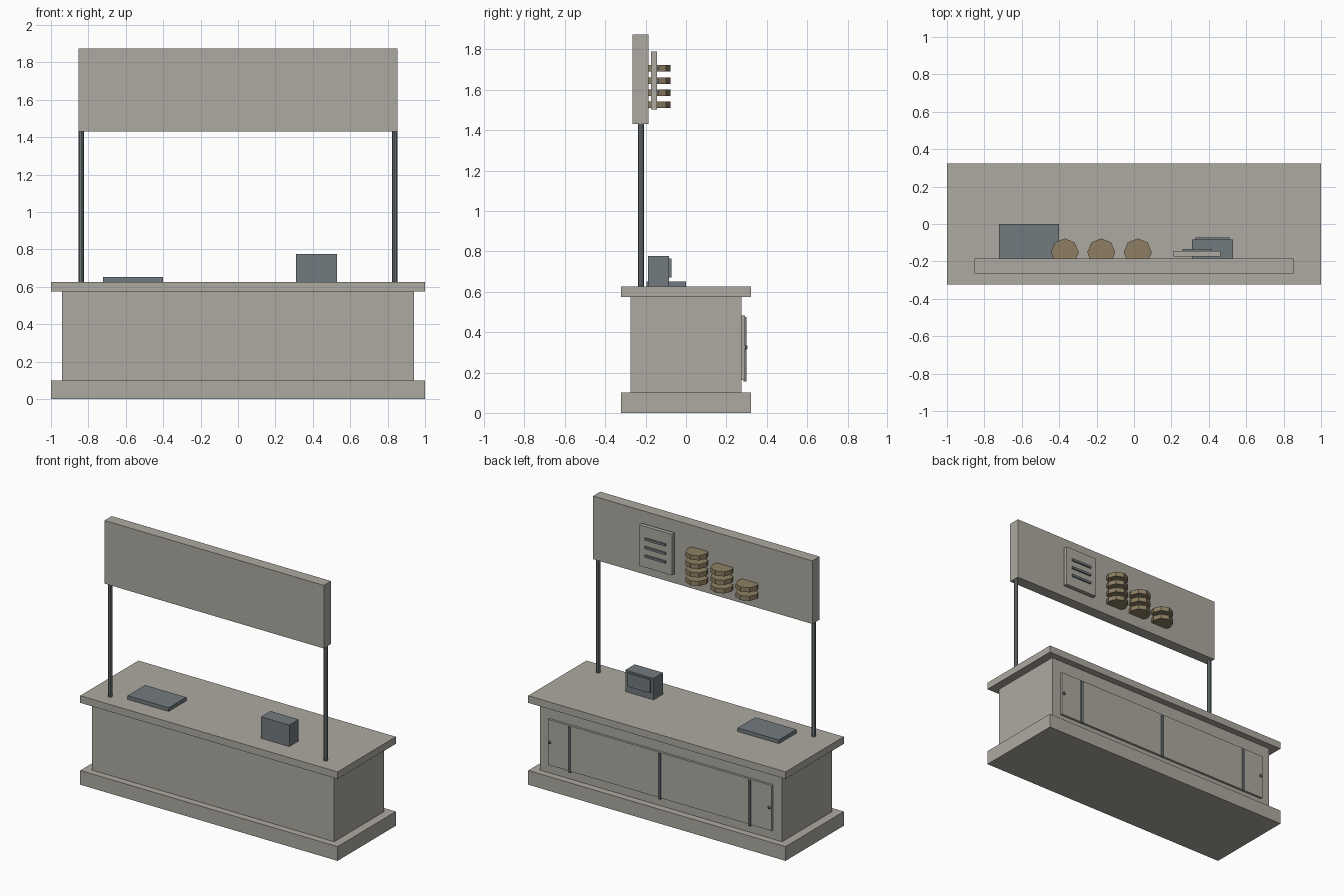
import bpy

old = bpy.data.objects.get("Cube")
if old:
    bpy.data.objects.remove(old, do_unlink=True)


def material(name, rgb):
    mat = bpy.data.materials.new(name)
    mat.use_nodes = True
    mat.diffuse_color = (*rgb, 1)
    for node in mat.node_tree.nodes:
        if node.type == 'BSDF_PRINCIPLED':
            node.inputs["Base Color"].default_value = (*rgb, 1)
            node.inputs["Roughness"].default_value = 0.8
    return mat


STONE = material("warm grey", (0.42, 0.40, 0.355))
METAL = material("slate metal", (0.17, 0.197, 0.212))
FOOD = material("golden brown", (0.27, 0.212, 0.125))


def finish(name, mat):
    obj = bpy.context.object
    obj.name = obj.data.name = name
    obj.data.materials.append(mat)
    return obj


def box(name, mat, x, y, z):
    """Box given as (min, max) on each axis."""
    spans = (x, y, z)
    bpy.ops.mesh.primitive_cube_add(size=1, location=[(a + b) / 2 for a, b in spans])
    obj = finish(name, mat)
    for v in obj.data.vertices:
        v.co = [c * (b - a) for c, (a, b) in zip(v.co, spans)]
    return obj


def cylinder(name, mat, radius, x, y, z, sides=8):
    bpy.ops.mesh.primitive_cylinder_add(vertices=sides, radius=radius, depth=z[1] - z[0],
                                        location=(x, y, (z[0] + z[1]) / 2))
    return finish(name, mat)


# Counter
box("plinth", STONE, (-1, 1), (-0.323, 0.323), (0, 0.1))
box("counter_body", STONE, (-0.94, 0.94), (-0.275, 0.275), (0.1, 0.575))
box("countertop", STONE, (-1, 1), (-0.323, 0.323), (0.575, 0.625))

# Sign on two poles
box("sign_board", STONE, (-0.852, 0.852), (-0.265, -0.185), (1.43, 1.873))
for side, s in (("left", 1), ("right", -1)):
    cylinder(f"{side}_pole", METAL, 0.0145, s * 0.838, -0.222, (0.62, 1.44))

# Sliding doors with upright pulls and knobs on the back
box("door_panel", STONE, (-0.87, 0.87), (0.27, 0.291), (0.163, 0.482))
for name, x in (("left", 0.7), ("middle", 0), ("right", -0.7)):
    box(f"{name}_door_bar", METAL, (x - 0.008, x + 0.008), (0.285, 0.3), (0.155, 0.475))
for side, s in (("left", 1), ("right", -1)):
    bpy.ops.mesh.primitive_uv_sphere_add(segments=8, ring_count=6, radius=0.011,
                                         location=(s * 0.853, 0.294, 0.325))
    finish(f"{side}_door_knob", METAL)

# Tray and till on the counter
box("tray", METAL, (-0.722, -0.402), (-0.195, 0), (0.62, 0.651))
box("till", METAL, (0.31, 0.53), (-0.188, -0.083), (0.62, 0.776))
box("till_screen", METAL, (0.33, 0.51), (-0.085, -0.072), (0.67, 0.765))

# Menu board with raised lines
box("menu_board", STONE, (0.21, 0.463), (-0.174, -0.144), (1.503, 1.79))
for i in range(3):
    z = 1.705 - i * 0.06
    box(f"menu_line_{i + 1}", METAL, (0.258, 0.418), (-0.146, -0.134), (z - 0.008, z + 0.008))

# Stacks of discs set into the sign, each one lower than the last
for stack, (x, count) in enumerate(((0.02, 4), (-0.175, 3), (-0.37, 2))):
    for i in range(count):
        z = 1.51 + i * 0.06
        cylinder(f"disc_{stack + 1}_{i + 1}", FOOD, 0.075, x, -0.152, (z, z + 0.032))
